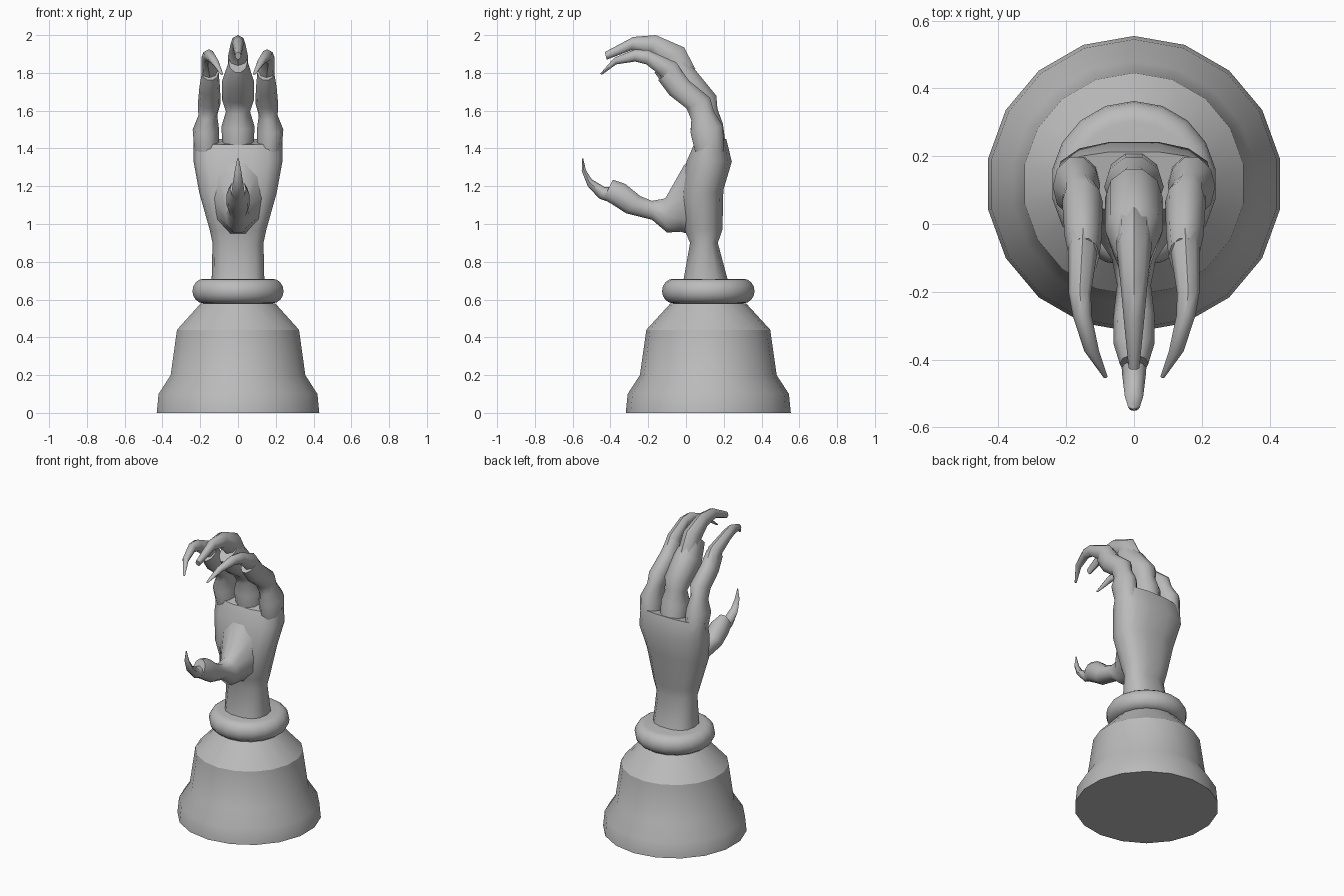
import bpy, bmesh
from math import sin, cos, pi, copysign

cube = bpy.data.objects.get("Cube")
if cube:
    bpy.data.objects.remove(cube)

CENTRE_Y = 0.118

stone = bpy.data.materials.new("grey stone")
stone.use_nodes = True
GREY = (0.5, 0.5, 0.5, 1)
stone.diffuse_color = GREY
stone.node_tree.nodes["Principled BSDF"].inputs["Base Color"].default_value = GREY


def finish(name, bm, angle):
    bmesh.ops.recalc_face_normals(bm, faces=bm.faces)
    mesh = bpy.data.meshes.new(name)
    bm.to_mesh(mesh)
    bm.free()
    mesh.materials.append(stone)
    obj = bpy.data.objects.new(name, mesh)
    bpy.context.collection.objects.link(obj)
    bpy.ops.object.select_all(action='DESELECT')
    obj.select_set(True)
    bpy.context.view_layer.objects.active = obj
    bpy.ops.object.shade_smooth_by_angle(angle=angle)
    return obj


def loft(name, sections, sides=10, power=1.0, angle=0.85):
    """Sections: centre x, half width, outer (y, z), inner (y, z)."""
    bm = bmesh.new()
    rings = []
    for x, half, (yo, zo), (yi, zi) in sections:
        ring = []
        for i in range(sides):
            a = 2 * pi * i / sides
            c = copysign(abs(cos(a)) ** power, cos(a))
            s = copysign(abs(sin(a)) ** power, sin(a))
            ring.append(bm.verts.new((x + half * c,
                                      (yo + yi) / 2 + (yo - yi) / 2 * s,
                                      (zo + zi) / 2 + (zo - zi) / 2 * s)))
        rings.append(ring)
    for a, b in zip(rings, rings[1:]):
        for i in range(sides):
            j = (i + 1) % sides
            bm.faces.new((a[i], a[j], b[j], b[i]))
    bm.faces.new(rings[0])
    bm.faces.new(rings[-1])
    return finish(name, bm, angle)


def turned(name, profile, sides=18, angle=0.5):
    """Lathe a (radius, z) profile, closed by flat caps."""
    bm = bmesh.new()
    rings = [[bm.verts.new((r * sin(2 * pi * i / sides),
                            CENTRE_Y + r * cos(2 * pi * i / sides), z))
              for i in range(sides)] for r, z in profile]
    for a, b in zip(rings, rings[1:]):
        for i in range(sides):
            j = (i + 1) % sides
            bm.faces.new((a[i], a[j], b[j], b[i]))
    bm.faces.new(rings[0])
    bm.faces.new(rings[-1])
    return finish(name, bm, angle)


# Stepped pedestal and rounded collar
turned("pedestal", [(0.437, 0), (0.427, 0.1), (0.362, 0.2), (0.328, 0.44), (0.2, 0.58)])
collar = [(0.185 + 0.06 * cos(a), 0.645 + 0.065 * sin(a))
          for a in [pi * (k / 8 - 0.5) for k in range(9)]]
turned("collar", collar, angle=0.9)

# Wrist and palm
loft("palm", [
    (0, 0.14, (0.23, 0.68), (-0.02, 0.68)),
    (0, 0.135, (0.17, 0.9), (0.02, 0.9)),
    (0, 0.15, (0.195, 0.97), (-0.01, 0.97)),
    (0, 0.205, (0.2, 1.18), (-0.03, 1.15)),
    (0, 0.235, (0.245, 1.33), (0.0, 1.33)),
    (0, 0.235, (0.215, 1.45), (0.04, 1.42)),
], sides=14, power=0.8)

# Thumb with its web, and thumb claw
loft("thumb", [
    (0, 0.17, (0.07, 1.4), (0.07, 0.92)),
    (0, 0.12, (-0.01, 1.32), (-0.03, 0.95)),
    (0, 0.065, (-0.11, 1.14), (-0.1, 0.95)),
    (0, 0.05, (-0.18, 1.125), (-0.18, 1.02)),
    (0, 0.062, (-0.24, 1.15), (-0.32, 1.055)),
    (0, 0.06, (-0.32, 1.215), (-0.39, 1.1)),
    (0, 0.042, (-0.386, 1.237), (-0.44, 1.13)),
])
loft("thumb_claw", [
    (0, 0.04, (-0.35, 1.2), (-0.39, 1.11)),
    (0, 0.035, (-0.43, 1.195), (-0.46, 1.135)),
    (0, 0.027, (-0.5, 1.237), (-0.52, 1.2)),
    (0, 0.017, (-0.53, 1.285), (-0.552, 1.28)),
    (0, 0.003, (-0.545, 1.35), (-0.549, 1.35)),
], sides=8)

# Middle finger and claw
loft("middle_finger", [
    (0, 0.08, (0.22, 1.38), (0.045, 1.38)),
    (0, 0.088, (0.2, 1.53), (0.02, 1.5)),
    (0, 0.064, (0.17, 1.61), (0.03, 1.58)),
    (0, 0.085, (0.165, 1.68), (-0.01, 1.64)),
    (0, 0.085, (0.06, 1.81), (-0.1, 1.7)),
    (0, 0.05, (-0.03, 1.915), (-0.17, 1.8)),
])
loft("middle_claw", [
    (0, 0.055, (0.05, 1.82), (-0.08, 1.76)),
    (0, 0.052, (-0.01, 1.935), (-0.13, 1.85)),
    (0, 0.04, (-0.16, 2.0), (-0.19, 1.9)),
    (0, 0.03, (-0.28, 1.99), (-0.29, 1.92)),
    (0, 0.016, (-0.43, 1.91), (-0.42, 1.87)),
], sides=8)

# Outer fingers and claws, one on each side
for side, label in ((1, "left"), (-1, "right")):
    finger = [
        (0.165, 0.065, (0.205, 1.38), (0.045, 1.38)),
        (0.17, 0.07, (0.2, 1.52), (0.02, 1.48)),
        (0.16, 0.05, (0.15, 1.6), (0.025, 1.55)),
        (0.152, 0.06, (0.13, 1.67), (0.0, 1.61)),
        (0.15, 0.055, (0.02, 1.76), (-0.09, 1.68)),
        (0.147, 0.045, (-0.04, 1.84), (-0.15, 1.76)),
    ]
    claw = [
        (0.15, 0.045, (0.0, 1.78), (-0.09, 1.72)),
        (0.152, 0.042, (-0.05, 1.855), (-0.14, 1.79)),
        (0.16, 0.033, (-0.2, 1.92), (-0.21, 1.845)),
        (0.153, 0.028, (-0.27, 1.925), (-0.27, 1.86)),
        (0.125, 0.022, (-0.38, 1.88), (-0.37, 1.845)),
        (0.085, 0.007, (-0.455, 1.795), (-0.445, 1.79)),
    ]
    for part, rows, n in (("finger", finger, 10), ("claw", claw, 8)):
        loft(f"{label}_outer_{part}", [(side * x, *rest) for x, *rest in rows], sides=n)
